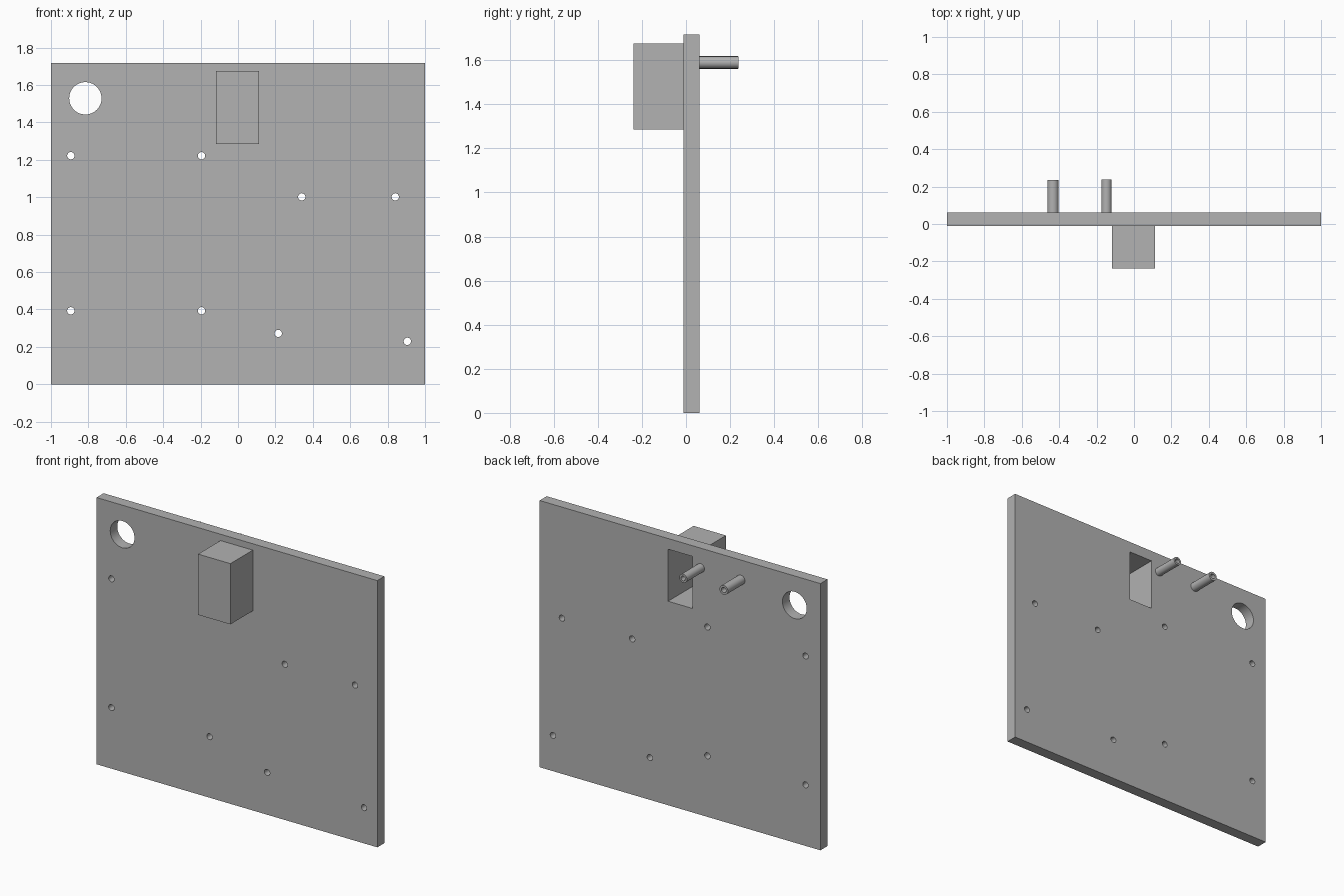
import bpy
import math

cube = bpy.data.objects.get("Cube")
if cube:
    bpy.data.objects.remove(cube, do_unlink=True)

grey = bpy.data.materials.new("plain_grey")
grey.use_nodes = True
GREY = (0.445, 0.445, 0.445, 1)
grey.diffuse_color = GREY
grey.node_tree.nodes["Principled BSDF"].inputs["Base Color"].default_value = GREY

FRONT, BACK, HEIGHT = -0.011, 0.061, 1.717


def box(name, x0, x1, y0, y1, z0, z1):
    bpy.ops.mesh.primitive_cube_add(
        size=1, location=((x0 + x1) / 2, (y0 + y1) / 2, (z0 + z1) / 2))
    ob = bpy.context.object
    ob.name = name
    ob.scale = (x1 - x0, y1 - y0, z1 - z0)
    bpy.ops.object.transform_apply(location=False, rotation=False, scale=True)
    ob.data.materials.append(grey)
    return ob


def rod(name, x, z, radius, y0, y1, sides=32):
    bpy.ops.mesh.primitive_cylinder_add(
        vertices=sides, radius=radius, depth=y1 - y0,
        location=(x, (y0 + y1) / 2, z), rotation=(math.pi / 2, 0, 0))
    ob = bpy.context.object
    ob.name = name
    ob.data.materials.append(grey)
    return ob


def cut(target, cutter):
    cutter.hide_render = True
    mod = target.modifiers.new("cut", "BOOLEAN")
    mod.operation = "DIFFERENCE"
    mod.solver = "EXACT"
    mod.object = cutter
    bpy.ops.object.select_all(action="DESELECT")
    target.select_set(True)
    bpy.context.view_layer.objects.active = target
    bpy.ops.object.modifier_apply(modifier=mod.name)


def smooth(ob):
    bpy.ops.object.select_all(action="DESELECT")
    ob.select_set(True)
    bpy.context.view_layer.objects.active = ob
    bpy.ops.object.shade_smooth_by_angle(angle=math.radians(30))


# Panel and the box housing on its front
panel = box("panel", -1, 1, FRONT, BACK, 0, HEIGHT)
housing = box("housing", -0.117, 0.113, -0.239, FRONT, 1.285, 1.676)

# Pocket open at the back, running through the panel into the housing
pocket = box("pocket_cutter", -0.089, 0.085, -0.211, 0.2, 1.313, 1.648)
cutters = [pocket]
cut(panel, pocket)
cut(housing, pocket)

# Large corner hole and small screw holes
holes = [(-0.816, 1.529, 0.0865)]
holes += [(x, z, 0.0195) for x in (-0.894, -0.195) for z in (0.393, 1.222)]
holes += [(x, z, 0.0195) for x, z in
          ((0.341, 1.002), (0.841, 1.002), (0.215, 0.272), (0.905, 0.23))]
for x, z, r in holes:
    drill = rod("hole_cutter", x, z, r, -0.2, 0.2, 48 if r > 0.05 else 24)
    cut(panel, drill)
    cutters.append(drill)
smooth(panel)

# Hollow pegs on the back
for name, x, r, end in (("outer_peg", -0.433, 0.03, 0.235),
                        ("inner_peg", -0.147, 0.0275, 0.239)):
    peg = rod(name, x, 1.59, r, BACK, end)
    bore = rod("bore_cutter", x, 1.59, r * 0.55, BACK + 0.005, end + 0.1)
    cut(peg, bore)
    cutters.append(bore)
    smooth(peg)

for ob in cutters:
    bpy.data.objects.remove(ob, do_unlink=True)
